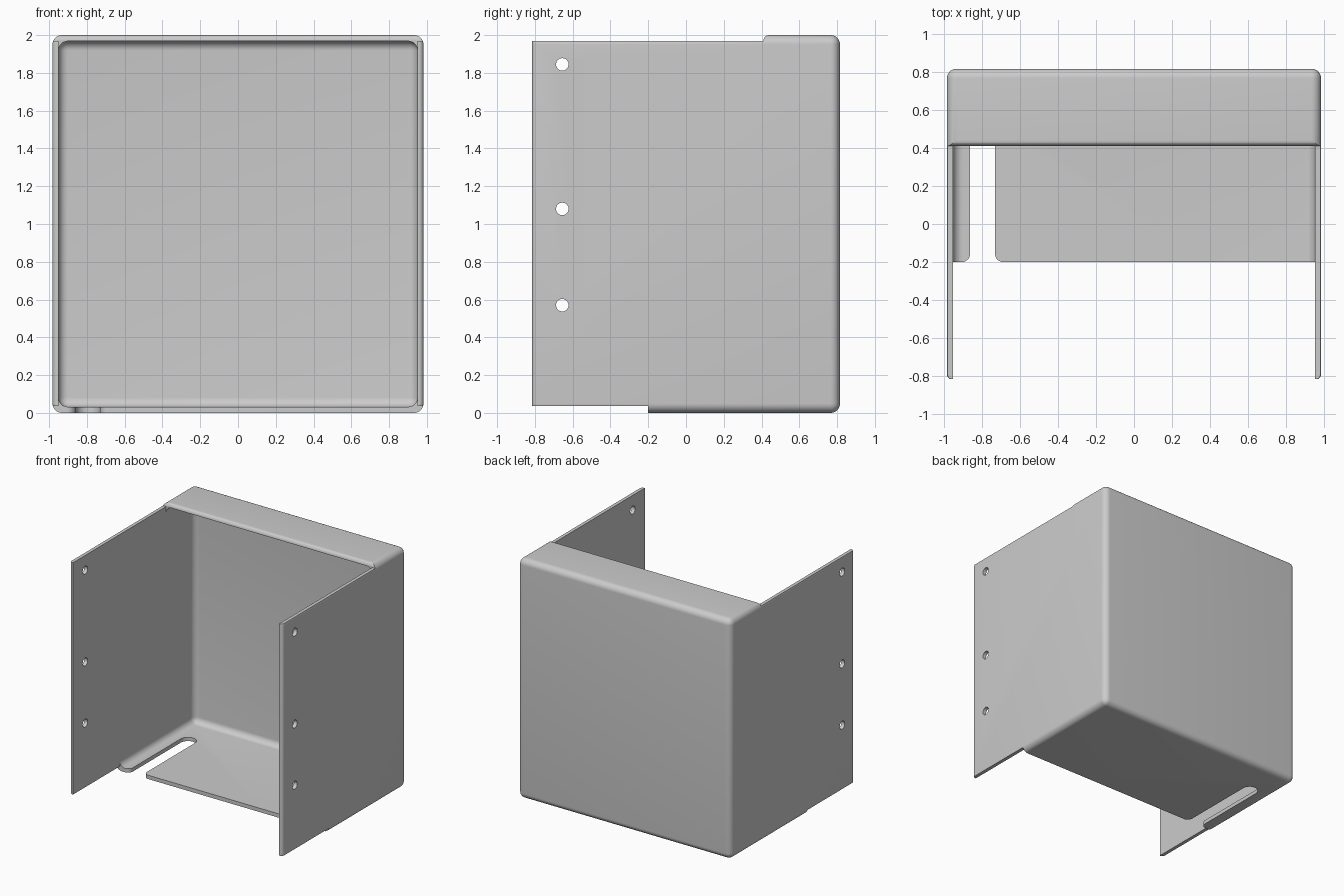
import bpy, bmesh
from math import cos, sin, radians
from mathutils import Matrix

if "Cube" in bpy.data.objects:
    bpy.data.objects.remove(bpy.data.objects["Cube"], do_unlink=True)

W, D, H, T, R = 0.982, 0.815, 2.0, 0.032, 0.05   # half width, half depth, height, sheet, bend
TOP_EDGE, FLOOR_EDGE = 0.41, -0.2                # front edges of the two flanges

steel = bpy.data.materials.new("grey steel")
steel.use_nodes = True
steel.diffuse_color = (0.6, 0.6, 0.6, 1)
steel.node_tree.nodes["Principled BSDF"].inputs["Base Color"].default_value = (0.6, 0.6, 0.6, 1)


def finish(name, bm):
    bmesh.ops.recalc_face_normals(bm, faces=bm.faces)
    mesh = bpy.data.meshes.new(name)
    bm.to_mesh(mesh)
    bm.free()
    mesh.materials.append(steel)
    obj = bpy.data.objects.new(name, mesh)
    bpy.context.collection.objects.link(obj)
    return obj


def block(name, lo, hi, round_back=0, round_front=0):
    """Box between two corners, with separate rounding for its front rim."""
    bm = bmesh.new()
    bmesh.ops.create_cube(bm, size=1)
    for v in bm.verts:
        v.co = [a + (c + 0.5) * (b - a) for a, b, c in zip(lo, hi, v.co)]

    def on_front(e):
        return all(v.co.y < lo[1] + 1e-4 for v in e.verts)
    for radius, front in ((round_back, False), (round_front, True)):
        if radius:
            edges = [e for e in bm.edges if on_front(e) == front]
            bmesh.ops.bevel(bm, geom=edges, offset=radius, segments=8,
                            affect='EDGES', profile=0.5)
    return finish(name, bm)


def prism(name, points, offset):
    """Extrude a closed outline along the given vector."""
    bm = bmesh.new()
    face = bm.faces.new([bm.verts.new(p) for p in points])
    new = bmesh.ops.extrude_face_region(bm, geom=[face])["geom"]
    bmesh.ops.translate(bm, vec=offset, verts=[g for g in new if isinstance(g, bmesh.types.BMVert)])
    return finish(name, bm)


def arc(cx, cy, r, start, end, steps=12):
    angles = [radians(start + (end - start) * i / steps) for i in range(steps + 1)]
    return [(cx + r * cos(a), cy + r * sin(a)) for a in angles]


def cut(target, cutter):
    mod = target.modifiers.new("cut", 'BOOLEAN')
    mod.operation = 'DIFFERENCE'
    mod.solver = 'EXACT'
    mod.object = cutter
    bpy.context.view_layer.objects.active = target
    bpy.ops.object.modifier_apply(modifier=mod.name)
    bpy.data.objects.remove(cutter, do_unlink=True)


# Folded sheet shell, open at the front
enclosure = block("enclosure", (-W, -D, 0), (W, D, H), R, 0.025)
cut(enclosure, block("hollow", (T - W, -2, T), (W - T, D - T, H - T), R))

# Upper flange with a rounded lip; the walls stop just below it
r = 0.03
lip = [(-2, H - T), (TOP_EDGE, H - T)] + arc(TOP_EDGE + r, H - r, r, 180, 90) + [(TOP_EDGE + r, 3), (-2, 3)]
cut(enclosure, prism("lip_cutter", [(-2, y, z) for y, z in lip], (4, 0, 0)))
cut(enclosure, block("wall_top_cutter", (T - W, -2, 1.5), (W - T, TOP_EDGE, 2.5)))

# Lower flange ends part of the way forward
cut(enclosure, block("floor_cutter", (-2, -2, -1), (2, FLOOR_EDGE, 0.036)))
cut(enclosure, block("wall_foot_cutter", (T - W, -2, -1), (W - T, FLOOR_EDGE, 0.5)))

# Cable slot with a round end and flared mouth
left, right, flare = -0.86, -0.73, 0.045
half = (right - left) / 2
slot = (arc(left - flare, FLOOR_EDGE + flare, flare, -90, 0)
        + arc((left + right) / 2, 0.475, half, 180, 0)
        + arc(right + flare, FLOOR_EDGE + flare, flare, 180, 270)
        + [(right + flare, -0.4), (left - flare, -0.4)])
cut(enclosure, prism("slot_cutter", [(x, y, -0.2) for x, y in slot], (0, 0, 0.4)))

# Three screw holes through both walls
for z in (0.57, 1.08, 1.845):
    bm = bmesh.new()
    bmesh.ops.create_cone(bm, cap_ends=True, segments=32, radius1=0.033, radius2=0.033, depth=4,
                          matrix=Matrix.Translation((0, -0.655, z)) @ Matrix.Rotation(radians(90), 4, 'Y'))
    cut(enclosure, finish("hole_cutter", bm))

bpy.ops.object.select_all(action='DESELECT')
enclosure.select_set(True)
bpy.context.view_layer.objects.active = enclosure
bpy.ops.object.shade_smooth_by_angle(angle=radians(30))
